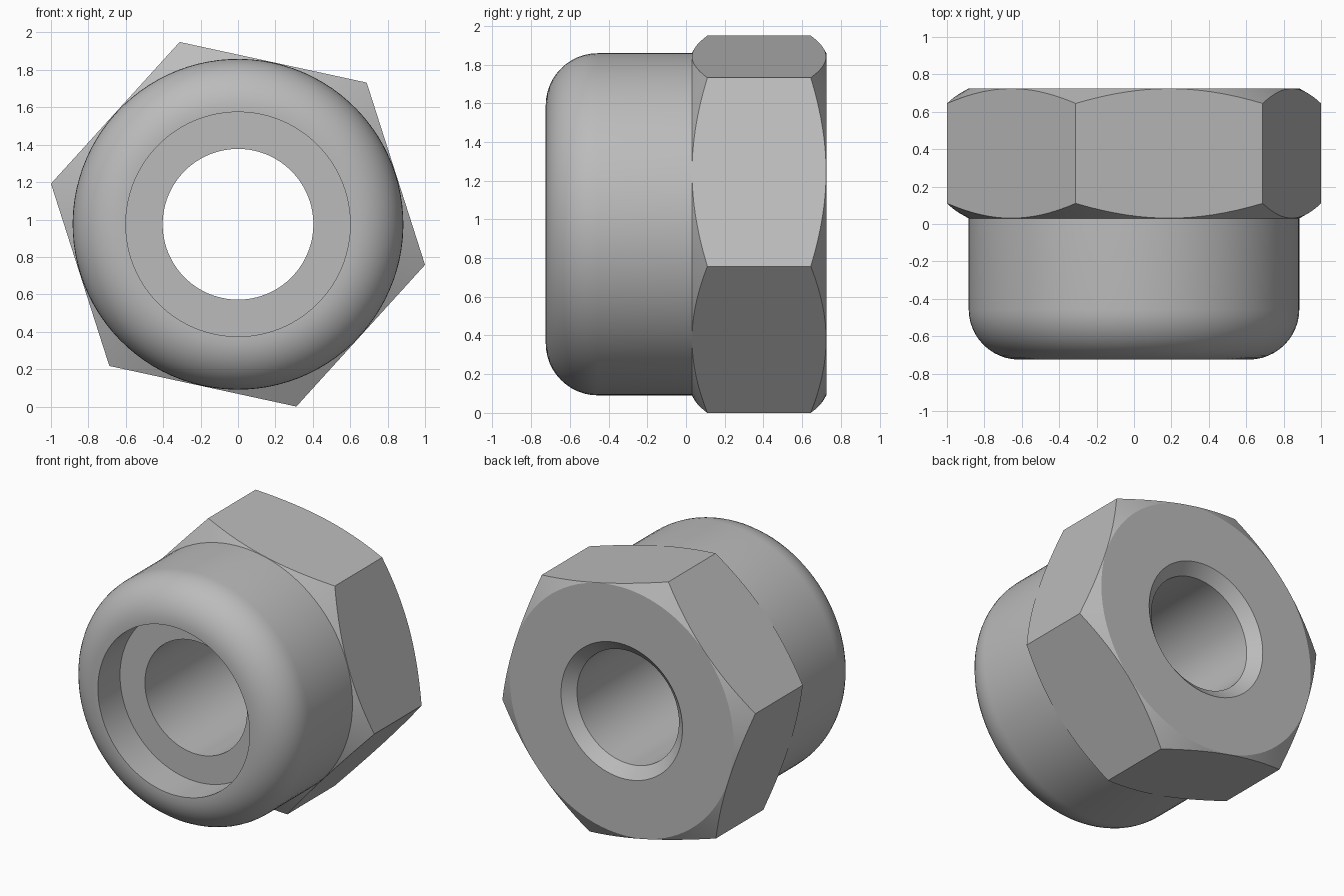
import bpy
import bmesh
from math import sin, cos, pi, radians, tan

cube = bpy.data.objects.get("Cube")
if cube:
    bpy.data.objects.remove(cube, do_unlink=True)

# Main dimensions
SIDES, STEPS = 6, 16               # hexagon sides, slices per side
SEGMENTS = SIDES * STEPS
TURN = radians(-12.25)             # roll of the hexagon
CORNER = 1.0 / cos(TURN)           # centre to hexagon corner
FLAT = CORNER * cos(pi / SIDES)    # centre to hexagon flat
CENTRE_Z = CORNER * sin(TURN + 2 * pi / 3)
FRONT, BACK, SHOULDER = -0.725, 0.725, 0.03
COLLAR, RECESS, BORE, SINK = FLAT - 0.002, 0.6, 0.403, 0.48
FILLET, RECESS_DEPTH, SINK_DEPTH = 0.27, 0.25, 0.07


def hex_radius(i):
    """Distance from the axis to the hexagon at slice i."""
    offset = (i % STEPS) / STEPS * 2 * pi / SIDES - pi / SIDES
    return FLAT / cos(offset)


def profile(i):
    """Closed (radius, y) section at slice i."""
    hex_r = hex_radius(i)
    drop = (hex_r - COLLAR) * tan(radians(30))
    points = [(BORE, BACK - SINK_DEPTH), (SINK, BACK),          # countersink
              (COLLAR, BACK), (hex_r, BACK - drop),             # rear chamfer
              (hex_r, SHOULDER + drop), (COLLAR, SHOULDER)]     # front chamfer
    for k in range(13):                                         # rounded collar
        a = k / 12 * pi / 2
        points.append((COLLAR - FILLET + FILLET * cos(a),
                       FRONT + FILLET - FILLET * sin(a)))
    points += [(RECESS, FRONT), (RECESS, FRONT + RECESS_DEPTH),  # front recess
               (BORE, FRONT + RECESS_DEPTH)]
    return points


# Sweep the section around the y axis
bm = bmesh.new()
rings = []
for i in range(SEGMENTS):
    a = TURN + 2 * pi * i / SEGMENTS
    rings.append([bm.verts.new((r * cos(a), y, CENTRE_Z + r * sin(a)))
                  for r, y in profile(i)])
for i, ring in enumerate(rings):
    after = rings[(i + 1) % SEGMENTS]
    for j in range(len(ring)):
        k = (j + 1) % len(ring)
        bm.faces.new((ring[j], ring[k], after[k], after[j]))
bmesh.ops.recalc_face_normals(bm, faces=bm.faces)

mesh = bpy.data.meshes.new("lock_nut")
bm.to_mesh(mesh)
bm.free()
nut = bpy.data.objects.new("lock_nut", mesh)
bpy.context.collection.objects.link(nut)

# Plain grey metal
grey = bpy.data.materials.new("grey_metal")
grey.use_nodes = True
colour = (0.5, 0.5, 0.5, 1)
grey.diffuse_color = colour
grey.node_tree.nodes["Principled BSDF"].inputs["Base Color"].default_value = colour
mesh.materials.append(grey)

# Smooth the round walls, keep the machined edges crisp
bpy.ops.object.select_all(action="DESELECT")
nut.select_set(True)
bpy.context.view_layer.objects.active = nut
bpy.ops.object.shade_smooth_by_angle(angle=radians(25))
